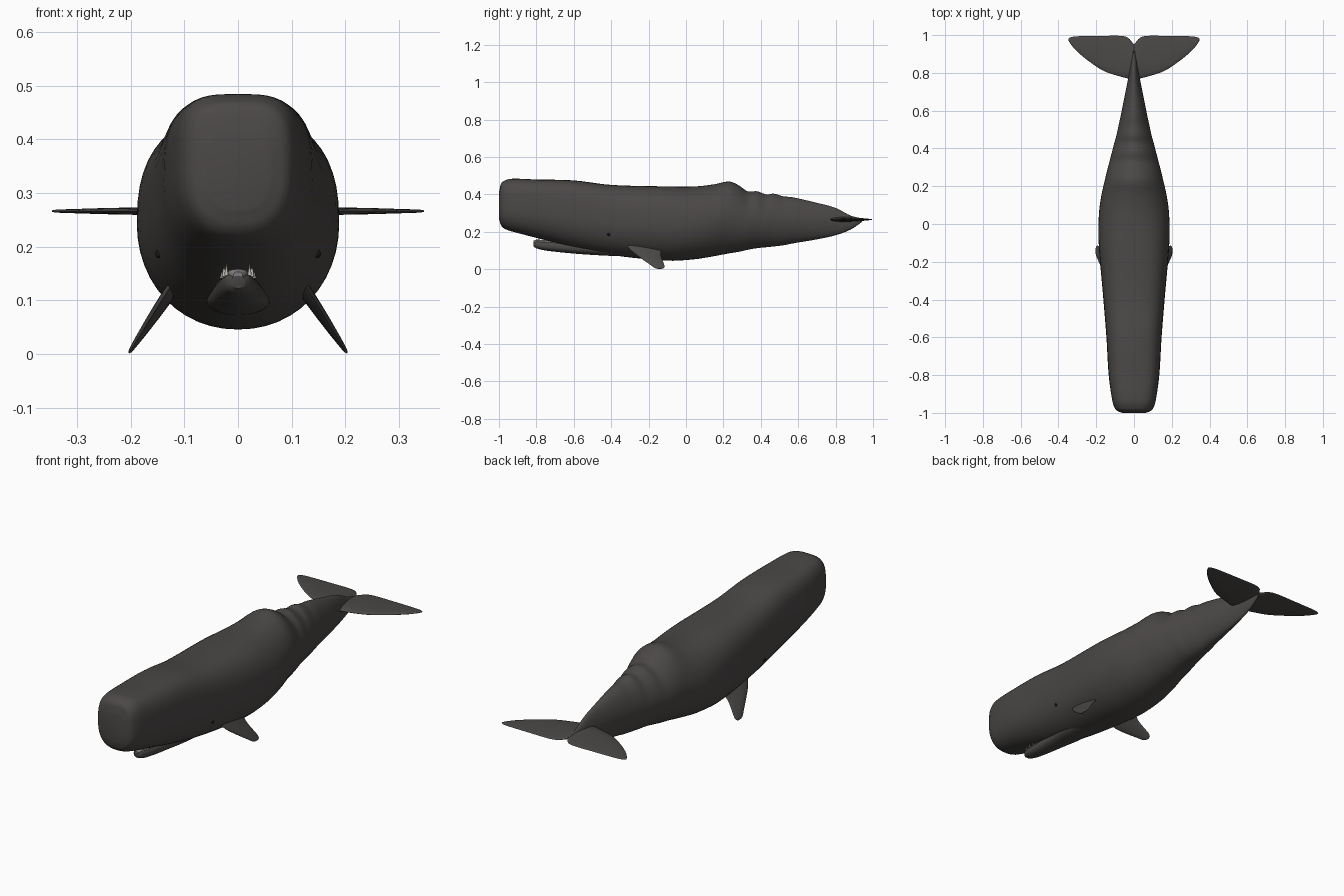
import bpy
import bmesh
import math
from mathutils import Vector

cube = bpy.data.objects.get("Cube")
if cube:
    bpy.data.objects.remove(cube, do_unlink=True)


def make_material(name, color):
    mat = bpy.data.materials.new(name)
    mat.use_nodes = True
    mat.diffuse_color = (*color, 1)
    shader = mat.node_tree.nodes["Principled BSDF"]
    shader.inputs["Base Color"].default_value = (*color, 1)
    shader.inputs["Roughness"].default_value = 0.7
    return mat


skin = make_material("charcoal skin", (0.07, 0.065, 0.062))
mouth = make_material("pale grey mouth", (0.22, 0.21, 0.2))
ivory = make_material("ivory teeth", (0.5, 0.48, 0.44))
eye_black = make_material("black eye", (0.01, 0.01, 0.01))


def finish(bm, name, mat, angle=50):
    bmesh.ops.recalc_face_normals(bm, faces=bm.faces)
    mesh = bpy.data.meshes.new(name)
    bm.to_mesh(mesh)
    bm.free()
    obj = bpy.data.objects.new(name, mesh)
    bpy.context.collection.objects.link(obj)
    mesh.materials.append(mat)
    bpy.ops.object.select_all(action="DESELECT")
    obj.select_set(True)
    bpy.context.view_layer.objects.active = obj
    bpy.ops.object.shade_smooth_by_angle(angle=math.radians(angle))
    return obj


def loft(name, rings, mat):
    """Skin closed rings of points and cap both ends."""
    bm = bmesh.new()
    loops = [[bm.verts.new(p) for p in ring] for ring in rings]
    for a, b in zip(loops, loops[1:]):
        for i in range(len(a)):
            j = (i + 1) % len(a)
            bm.faces.new((a[i], a[j], b[j], b[i]))
    bm.faces.new(loops[0])
    bm.faces.new(loops[-1])
    return finish(bm, name, mat)


def sample(table, t):
    """Smoothly interpolate the rows of a table keyed by its first column."""
    t = min(max(t, table[0][0]), table[-1][0])
    k = next(i for i in range(len(table) - 1) if t <= table[i + 1][0])
    a, b = table[k], table[k + 1]
    before, after = table[max(k - 1, 0)], table[min(k + 2, len(table) - 1)]
    h = b[0] - a[0]
    u = (t - a[0]) / h
    row = []
    for c in range(1, len(a)):
        ma = (b[c] - before[c]) / (b[0] - before[0]) * h
        mb = (after[c] - a[c]) / (after[0] - a[0]) * h
        d = b[c] - a[c]
        row.append(a[c] + u * (ma + u * (3 * d - 2 * ma - mb + u * (ma + mb - 2 * d))))
    return row


def stations(table, steps):
    """Each key of a table plus evenly spaced keys between."""
    keys = [a[0] + (b[0] - a[0]) * s / steps
            for a, b in zip(table, table[1:]) for s in range(steps)]
    return keys + [table[-1][0]]


def section(y, half, top, low, n_top, n_low, count=48):
    """Upright rounded-box ring with its own squareness above and below."""
    mid, ring = (top + low) / 2, []
    for i in range(count):
        a = math.tau * i / count
        c, s = math.cos(a), math.sin(a)
        n = n_top if s > 0 else n_low
        x = half * math.copysign(abs(c) ** (2 / n), c)
        z = mid + (top - low) / 2 * math.copysign(abs(s) ** (2 / n), s)
        ring.append(Vector((x, y, z)))
    return ring


# Body: length position, half width, top height, bottom height
BODY = [
    (-1, .06, .41, .27), (-.99, .088, .455, .237), (-.97, .104, .474, .217),
    (-.93, .116, .484, .202), (-.8, .134, .48, .168), (-.6, .146, .475, .115),
    (-.4, .162, .451, .076), (-.1, .187, .443, .046), (.05, .186, .443, .054),
    (.15, .173, .454, .07), (.23, .155, .469, .085), (.28, .143, .45, .093),
    (.33, .13, .417, .104), (.38, .117, .417, .113), (.43, .104, .4, .118),
    (.47, .093, .404, .122), (.52, .082, .39, .128), (.57, .071, .385, .138),
    (.7, .045, .355, .16), (.8, .026, .328, .182), (.88, .016, .287, .212),
    (.94, .007, .272, .252)]
SQUARENESS = [(-1, 3.4, 2.5), (-.6, 3.2, 2.2), (-.1, 2.6, 2.1), (.2, 1.9, 2), (1, 1.8, 1.9)]


def body_ring(y):
    return section(y, *sample(BODY, y), *sample(SQUARENESS, y))


loft("body", [body_ring(y) for y in stations(BODY, 5)], skin)

# Lower jaw, slung below the head
JAW = [(-.815, .012, .145, .122), (-.8, .024, .15, .112), (-.75, .034, .148, .1),
       (-.6, .046, .14, .084), (-.45, .06, .13, .074), (-.3, .05, .12, .068)]
loft("lower_jaw", [section(y, *sample(JAW, y), 3, 2.2, 24) for y in stations(JAW, 4)], skin)

# Pale mouth lining on the jaw
lining = [(y, half * .7, top + .008, top - .012) for y, half, top, low in JAW[:4]]
loft("mouth_lining", [section(y, *sample(lining, y), 3, 2, 16) for y in stations(lining, 3)], mouth)

# Two rows of small teeth
bm = bmesh.new()
for i in range(9):
    y = -.79 + i * .03
    half, top, low = sample(JAW, y)
    for side in (-1, 1):
        made = bmesh.ops.create_cone(bm, cap_ends=True, segments=8,
                                     radius1=.004, radius2=.001, depth=.02)
        bmesh.ops.translate(bm, verts=made["verts"], vec=(side * half * .8, y, top + .006))
finish(bm, "teeth", ivory)


def blade_ring(lead, trail, normal, thick, count=20):
    """Streamlined ring from leading edge to trailing edge."""
    ring = []
    for i in range(count):
        a = math.tau * i / count
        u = (1 - math.cos(a)) / 2
        bulge = math.sin(a) * (1.2 - .6 * u)
        ring.append(lead.lerp(trail, u) + normal * bulge * thick / 2)
    return ring


# Tail flukes: span, leading edge, trailing edge, thickness
FLUKE = [(0, .765, .95, .032), (.03, .77, .985, .026), (.07, .78, .996, .022),
         (.16, .81, .996, .016), (.25, .87, .995, .012), (.31, .922, .993, .008),
         (.337, .955, .988, .006), (.347, .972, .98, .003)]
# Flippers: span, leading edge, trailing edge, thickness
FLIPPER = [(0, -.33, -.13, .022), (.3, -.295, -.135, .022), (.6, -.24, -.125, .018),
           (.85, -.19, -.115, .012), (.96, -.168, -.118, .008), (1, -.15, -.13, .004)]
ROOT, TIP = Vector((.115, 0, .135)), Vector((.203, 0, .002))

for side, label in ((1, "left"), (-1, "right")):
    rings = []
    for x in stations(FLUKE, 4):
        lead, trail, thick = sample(FLUKE, x)
        rings.append(blade_ring(Vector((side * x, lead, .266)),
                                Vector((side * x, trail, .266)), Vector((0, 0, 1)), thick))
    loft(label + "_fluke", rings, skin)

    rings = []
    for t in stations(FLIPPER, 4):
        lead, trail, thick = sample(FLIPPER, t)
        p = ROOT.lerp(TIP, t)
        p.x *= side
        # the leading edge sits a little higher near the root
        rings.append(blade_ring(p + Vector((0, lead, .008 * (1 - t))),
                                p + Vector((0, trail, -.02 * (1 - t))),
                                Vector((side * .83, 0, .55)), thick))
    loft(label + "_flipper", rings, skin)

    # Small eye above the corner of the jaw
    spot = min(body_ring(-.42), key=lambda v: abs(v.z - .2) + (1 if v.x * side < 0 else 0))
    bm = bmesh.new()
    bmesh.ops.create_uvsphere(bm, u_segments=12, v_segments=8, radius=.008)
    bmesh.ops.translate(bm, verts=bm.verts, vec=spot * .985)
    finish(bm, label + "_eye", eye_black)
